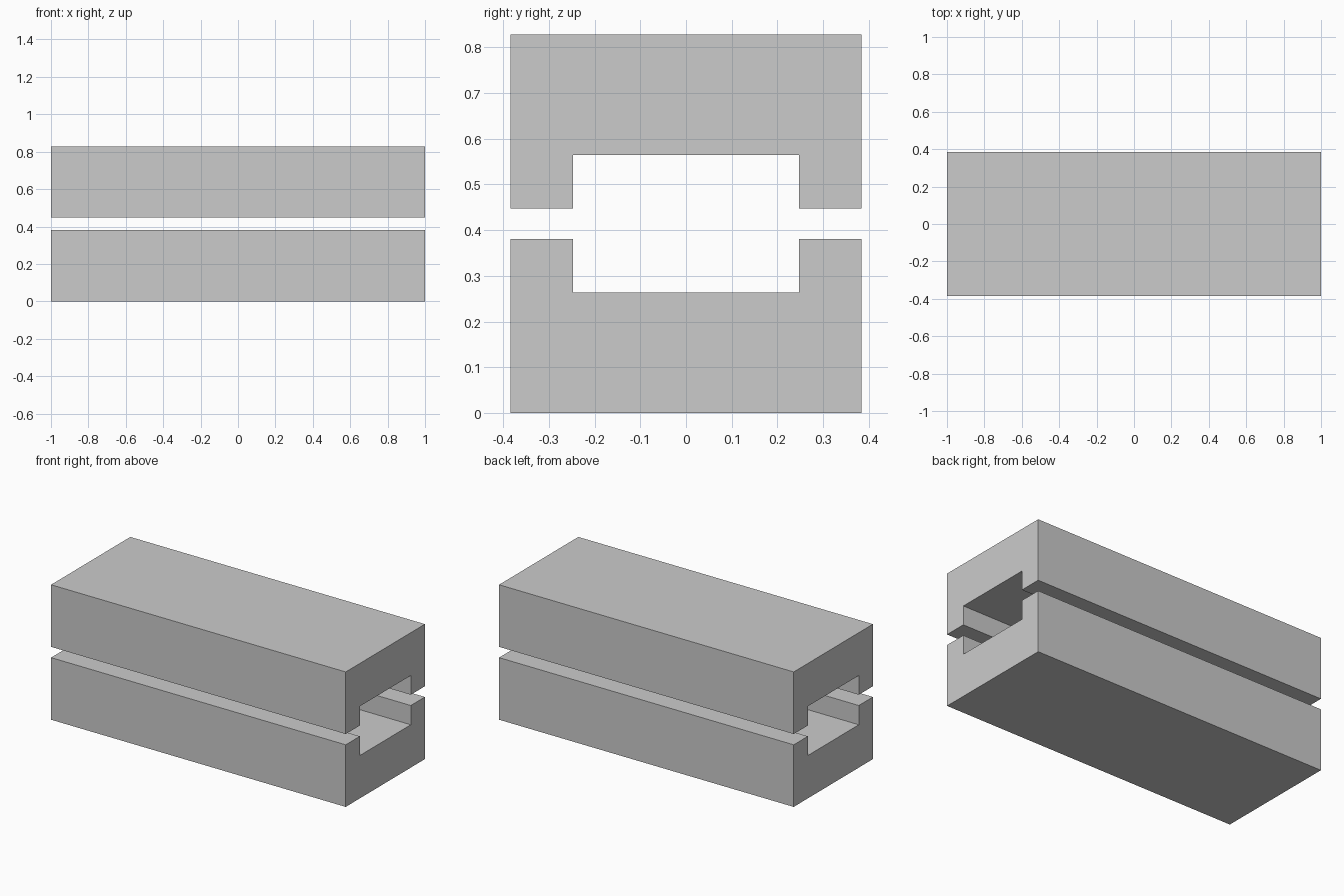
import bpy
import bmesh

if "Cube" in bpy.data.objects:
    bpy.data.objects.remove(bpy.data.objects["Cube"])

LENGTH = 2.0
HALF_W = 0.384      # half width of each block
HALF_CH = 0.247     # half width of the channel
HEIGHT = 0.381      # height of each block
FLOOR = 0.263       # height of the channel floor
TOTAL = 0.828       # overall height


def channel_block(name, flip=False):
    """U-shaped profile in the YZ plane, extruded along X."""
    half = [(HALF_W, 0), (HALF_W, HEIGHT), (HALF_CH, HEIGHT), (HALF_CH, FLOOR)]
    profile = half + [(-y, z) for y, z in reversed(half)]
    bm = bmesh.new()
    verts = [bm.verts.new((-LENGTH / 2, y, TOTAL - z if flip else z))
             for y, z in profile]
    face = bm.faces.new(verts)
    ext = bmesh.ops.extrude_face_region(bm, geom=[face], use_keep_orig=True)
    moved = [g for g in ext["geom"] if isinstance(g, bmesh.types.BMVert)]
    bmesh.ops.translate(bm, verts=moved, vec=(LENGTH, 0, 0))
    bmesh.ops.recalc_face_normals(bm, faces=bm.faces)
    mesh = bpy.data.meshes.new(name)
    bm.to_mesh(mesh)
    bm.free()
    obj = bpy.data.objects.new(name, mesh)
    bpy.context.collection.objects.link(obj)
    return obj


# Lower block with the channel facing up, upper block mirrored above it
channel_block("lower_channel_block")
channel_block("upper_channel_block", flip=True)
